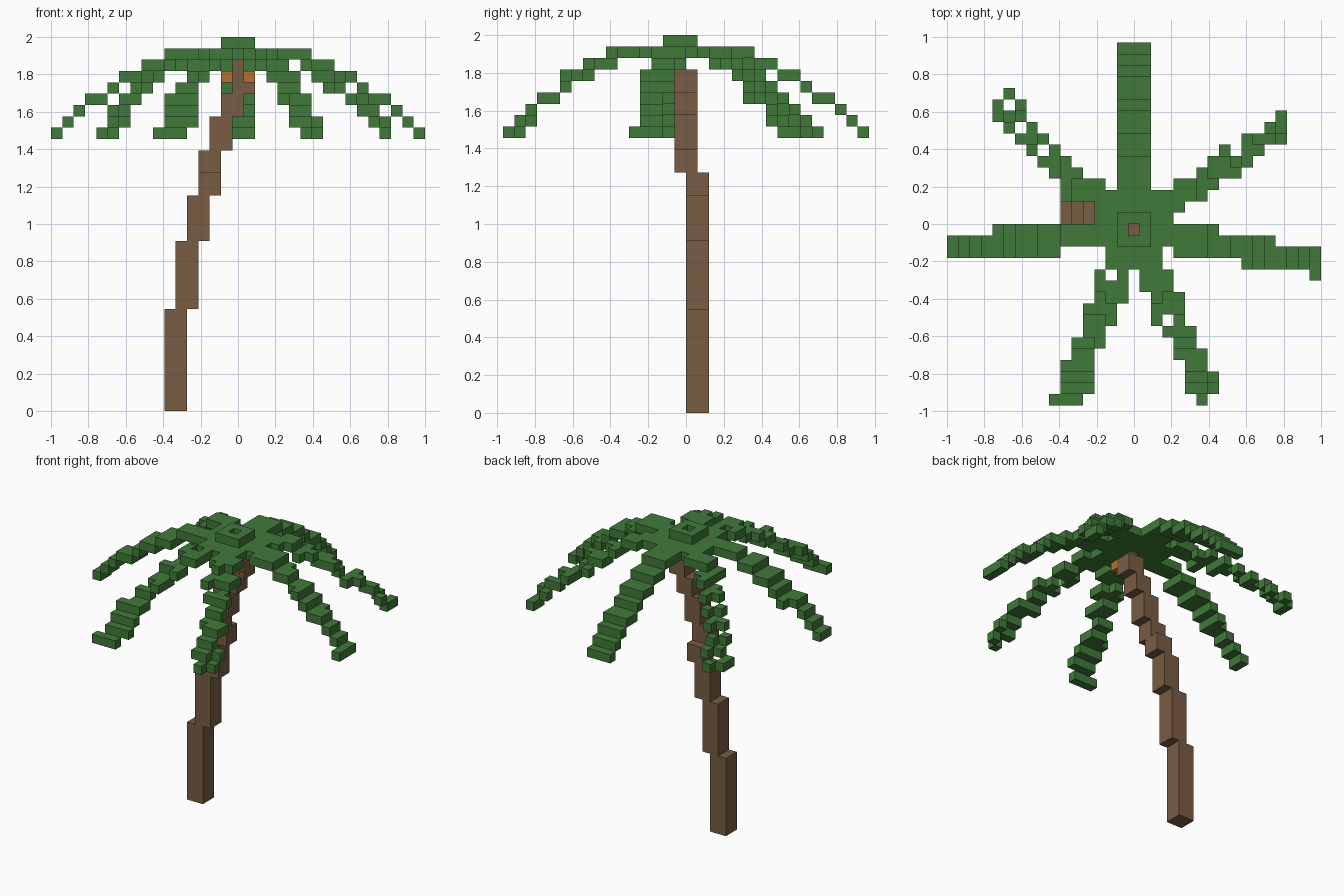
import bpy
import bmesh
from mathutils import Vector

if "Cube" in bpy.data.objects:
    bpy.data.objects.remove(bpy.data.objects["Cube"], do_unlink=True)

U = 2 / 33                              # edge of one block
ORIGIN = Vector((-1.0, -16 * U, 0.0))   # corner of block (0, 0, 0)
CX, CY = 16, 15                         # crown centre, in blocks


def material(name, rgb):
    m = bpy.data.materials.new(name)
    m.diffuse_color = (*rgb, 1)
    m.use_nodes = True
    bsdf = next(n for n in m.node_tree.nodes if n.type == 'BSDF_PRINCIPLED')
    bsdf.inputs["Base Color"].default_value = (*rgb, 1)
    return m


GREEN = material("leaf green", (0.051, 0.195, 0.041))
BROWN = material("bark brown", (0.188, 0.109, 0.056))
ORANGE = material("coconut orange", (0.48, 0.162, 0.026))

# For each direction, the unit-cube corners of that face, wound outward
SIDES = {
    (1, 0, 0): ((1, 0, 0), (1, 1, 0), (1, 1, 1), (1, 0, 1)),
    (-1, 0, 0): ((0, 0, 0), (0, 0, 1), (0, 1, 1), (0, 1, 0)),
    (0, 1, 0): ((0, 1, 0), (0, 1, 1), (1, 1, 1), (1, 1, 0)),
    (0, -1, 0): ((0, 0, 0), (1, 0, 0), (1, 0, 1), (0, 0, 1)),
    (0, 0, 1): ((0, 0, 1), (1, 0, 1), (1, 1, 1), (0, 1, 1)),
    (0, 0, -1): ((0, 0, 0), (0, 1, 0), (1, 1, 0), (1, 0, 0)),
}


def blocks(name, cells, mat):
    """Skin a set of blocks, leaving out the faces between neighbours."""
    bm = bmesh.new()
    verts = {}

    def vert(p):
        if p not in verts:
            verts[p] = bm.verts.new(ORIGIN + Vector(p) * U)
        return verts[p]

    for c in sorted(cells):
        for d, quad in SIDES.items():
            if tuple(a + b for a, b in zip(c, d)) not in cells:
                bm.faces.new([vert(tuple(a + b for a, b in zip(c, q))) for q in quad])
    me = bpy.data.meshes.new(name)
    bm.to_mesh(me)
    bm.free()
    me.materials.append(mat)
    ob = bpy.data.objects.new(name, me)
    bpy.context.collection.objects.link(ob)
    return ob


def box(i0, i1, j0, j1, k0, k1):
    return {(i, j, k) for i in range(i0, i1 + 1)
            for j in range(j0, j1 + 1) for k in range(k0, k1 + 1)}


# Height of the canopy by distance from the crown centre
DROOP = [31] * 7 + [30, 30, 29, 29, 28, 27, 27, 26, 25, 24]
used = set()


def frond(name, runs):
    """runs: (first row, last row, first column, last column)."""
    cells = set()
    for j0, j1, i0, i1 in runs:
        for i, j, _ in box(i0, i1, j0, j1, 0, 0):
            if (i, j) not in used:
                used.add((i, j))
                r = round(((i - CX) ** 2 + (j - CY) ** 2) ** 0.5)
                cells.add((i, j, DROOP[min(r, 16)]))
    blocks(name, cells, GREEN)


# Trunk: stacked leaning segments, ending in a narrow core
trunk = (box(10, 11, 16, 17, 0, 8) | box(11, 12, 16, 17, 9, 14)
         | box(12, 13, 16, 17, 15, 18) | box(13, 14, 16, 17, 19, 20)
         | box(13, 14, 15, 16, 21, 22) | box(14, 15, 15, 16, 23, 25)
         | box(15, 16, 15, 16, 26, 27) | box(16, 17, 15, 16, 28, 29)
         | box(16, 16, 15, 15, 30, 30))
blocks("trunk", trunk, BROWN)

# Coconuts under the crown
for name, i in (("right_coconut", 15), ("left_coconut", 17)):
    blocks(name, box(i, i, 14, 14, 29, 29), ORANGE)

# Crown: raised ring around a hole, over a flat centre
blocks("crown_ring", box(15, 17, 14, 16, 32, 32) - {(CX, CY, 32)}, GREEN)
used.add((CX, CY))
frond("crown_centre", [(12, 13, 14, 18), (14, 15, 13, 19), (16, 17, 13, 19), (18, 18, 14, 18)])

# Fronds
frond("back_frond", [(18, 31, 15, 17)])
frond("right_frond", [(13, 14, 0, 3), (13, 15, 4, 9), (14, 15, 10, 13)])
frond("left_frond", [(14, 15, 18, 23), (13, 14, 20, 25), (12, 14, 26, 28),
                     (12, 13, 29, 32), (11, 11, 32, 32)])
frond("front_right_frond", [(0, 0, 9, 11), (1, 2, 10, 12), (3, 3, 10, 12), (4, 4, 11, 12),
                            (5, 5, 11, 13), (6, 6, 12, 13), (7, 8, 12, 14),
                            (9, 10, 13, 15), (11, 11, 13, 13), (11, 11, 15, 15)])
frond("front_left_frond", [(0, 0, 22, 22), (1, 2, 21, 23), (3, 3, 21, 22), (4, 4, 20, 22),
                           (5, 5, 20, 21), (6, 6, 19, 21), (7, 7, 18, 18), (7, 7, 20, 20),
                           (8, 9, 18, 20), (10, 11, 17, 19), (12, 12, 17, 18)])
frond("back_left_frond", [(25, 25, 29, 29), (24, 24, 28, 29), (23, 23, 26, 29),
                          (22, 22, 24, 24), (22, 22, 26, 27), (21, 21, 23, 26),
                          (20, 20, 22, 25), (19, 19, 20, 23), (18, 18, 19, 22),
                          (17, 17, 18, 20)])
frond("back_right_frond", [(27, 27, 5, 5), (26, 26, 4, 4), (26, 26, 6, 6), (25, 25, 4, 6),
                           (24, 24, 5, 5), (24, 24, 7, 7), (23, 23, 6, 8), (22, 22, 7, 7),
                           (22, 22, 9, 9), (21, 21, 8, 10), (20, 20, 9, 11),
                           (19, 19, 10, 13), (18, 18, 10, 13)])
